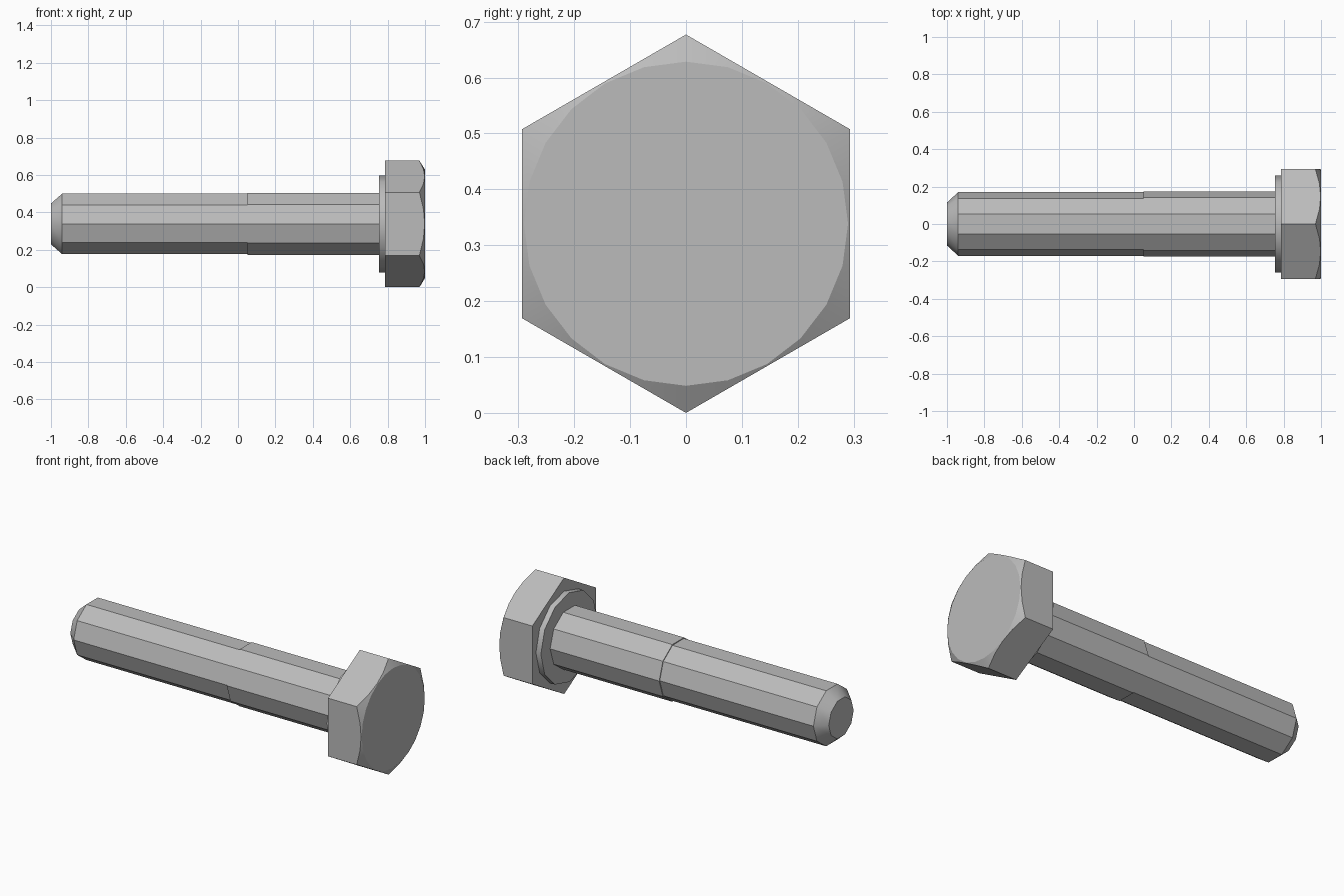
import bpy, bmesh
from math import sin, cos, pi

if "Cube" in bpy.data.objects:
    bpy.data.objects.remove(bpy.data.objects["Cube"], do_unlink=True)

HEAD_R = 0.3385            # hexagon corner radius, also the axis height
APOTHEM = HEAD_R * cos(pi / 6)
FACE_R = 0.29              # radius of the flat end of the head

steel = bpy.data.materials.new("steel grey")
steel.use_nodes = True
GREY = (0.5, 0.5, 0.5, 1)
steel.diffuse_color = GREY
steel.node_tree.nodes["Principled BSDF"].inputs["Base Color"].default_value = GREY


def loft(name, sides, rings):
    """Solid along x; each ring maps an angle to (x, radius)."""
    bm = bmesh.new()
    angles = [2 * pi * i / sides for i in range(sides)]
    loops = []
    for ring in rings:
        loop = []
        for a in angles:
            x, r = ring(a)
            loop.append(bm.verts.new((x, r * cos(a), HEAD_R + r * sin(a))))
        loops.append(loop)
    for low, high in zip(loops, loops[1:]):
        for i in range(sides):
            j = (i + 1) % sides
            bm.faces.new((low[i], low[j], high[j], high[i]))
    bm.faces.new(loops[0])
    bm.faces.new(loops[-1])
    bmesh.ops.recalc_face_normals(bm, faces=bm.faces)
    mesh = bpy.data.meshes.new(name)
    bm.to_mesh(mesh)
    bm.free()
    mesh.materials.append(steel)
    obj = bpy.data.objects.new(name, mesh)
    bpy.context.collection.objects.link(obj)
    bpy.ops.object.select_all(action='DESELECT')
    obj.select_set(True)
    bpy.context.view_layer.objects.active = obj
    bpy.ops.object.shade_smooth_by_angle(angle=0.54)


def circle(x, r):
    return lambda a: (x, r)


def hex_radius(a):
    return APOTHEM / cos((a + pi / 6) % (pi / 3) - pi / 6)


def chamfer_edge(a):
    # where the conical chamfer meets the flats of the hexagon
    r = hex_radius(a)
    return 1 - (r - FACE_R) * 0.62, r


# Shank: narrower threaded end with a chamfered tip, then the plain part
loft("threaded_shank", 10, [circle(-1, 0.115), circle(-0.94, 0.17), circle(0.05, 0.17)])
loft("plain_shank", 10, [circle(0.05, 0.175), circle(0.76, 0.175)])

# Collar under the head
loft("collar", 12, [circle(0.753, 0.26), circle(0.785, 0.26)])

# Hexagonal head with chamfered corners
loft("hex_head", 24, [lambda a: (0.785, hex_radius(a)), chamfer_edge, circle(1, FACE_R)])
